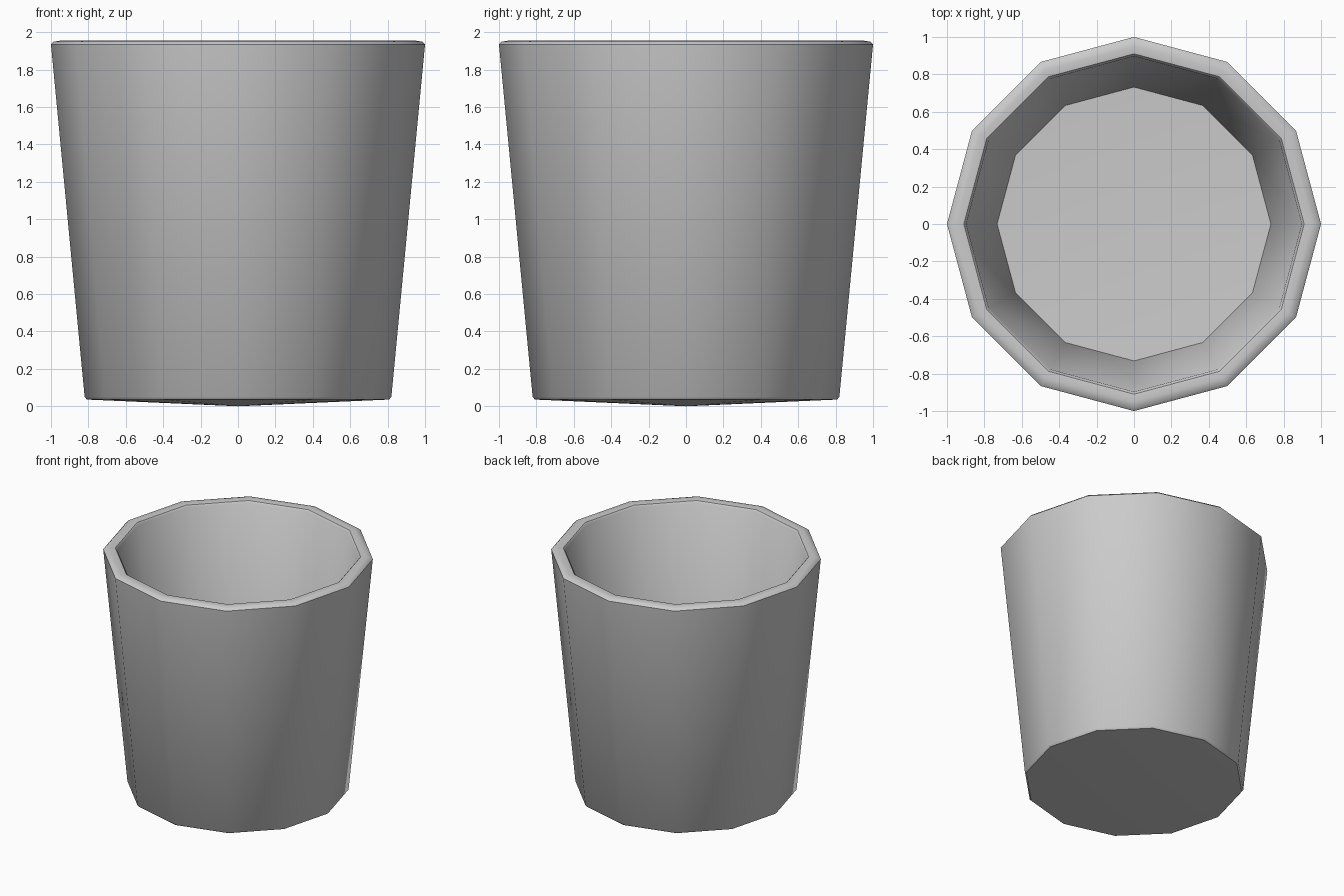
import bpy, bmesh, math

if "Cube" in bpy.data.objects:
    bpy.data.objects.remove(bpy.data.objects["Cube"])

SIDES = 12
# Profile (radius, z): underside centre, outer wall, rounded rim, inner wall, floor centre
PROFILE = [(0, 0), (0.808, 0.036), (0.82, 0.05),
           (1.0, 1.935), (0.985, 1.949), (0.95, 1.955), (0.91, 1.95), (0.897, 1.935),
           (0.732, 0.13), (0, 0.095)]


def lathe(name, profile, sides):
    """Revolve a profile around z; radius 0 gives a single pole vertex."""
    bm = bmesh.new()
    rings = []
    for r, z in profile:
        if r == 0:
            rings.append([bm.verts.new((0, 0, z))] * sides)
        else:
            rings.append([bm.verts.new((r * math.cos(math.tau * i / sides),
                                        r * math.sin(math.tau * i / sides), z))
                          for i in range(sides)])
    for a, b in zip(rings, rings[1:]):
        for i in range(sides):
            j = (i + 1) % sides
            bm.faces.new(dict.fromkeys([a[i], a[j], b[j], b[i]]))
    bmesh.ops.recalc_face_normals(bm, faces=bm.faces)
    mesh = bpy.data.meshes.new(name)
    bm.to_mesh(mesh)
    bm.free()
    obj = bpy.data.objects.new(name, mesh)
    bpy.context.collection.objects.link(obj)
    return obj


# Tapered twelve-sided cup
cup = lathe("cup", PROFILE, SIDES)
bpy.context.view_layer.objects.active = cup
cup.select_set(True)
bpy.ops.object.shade_smooth_by_angle(angle=math.radians(40))
